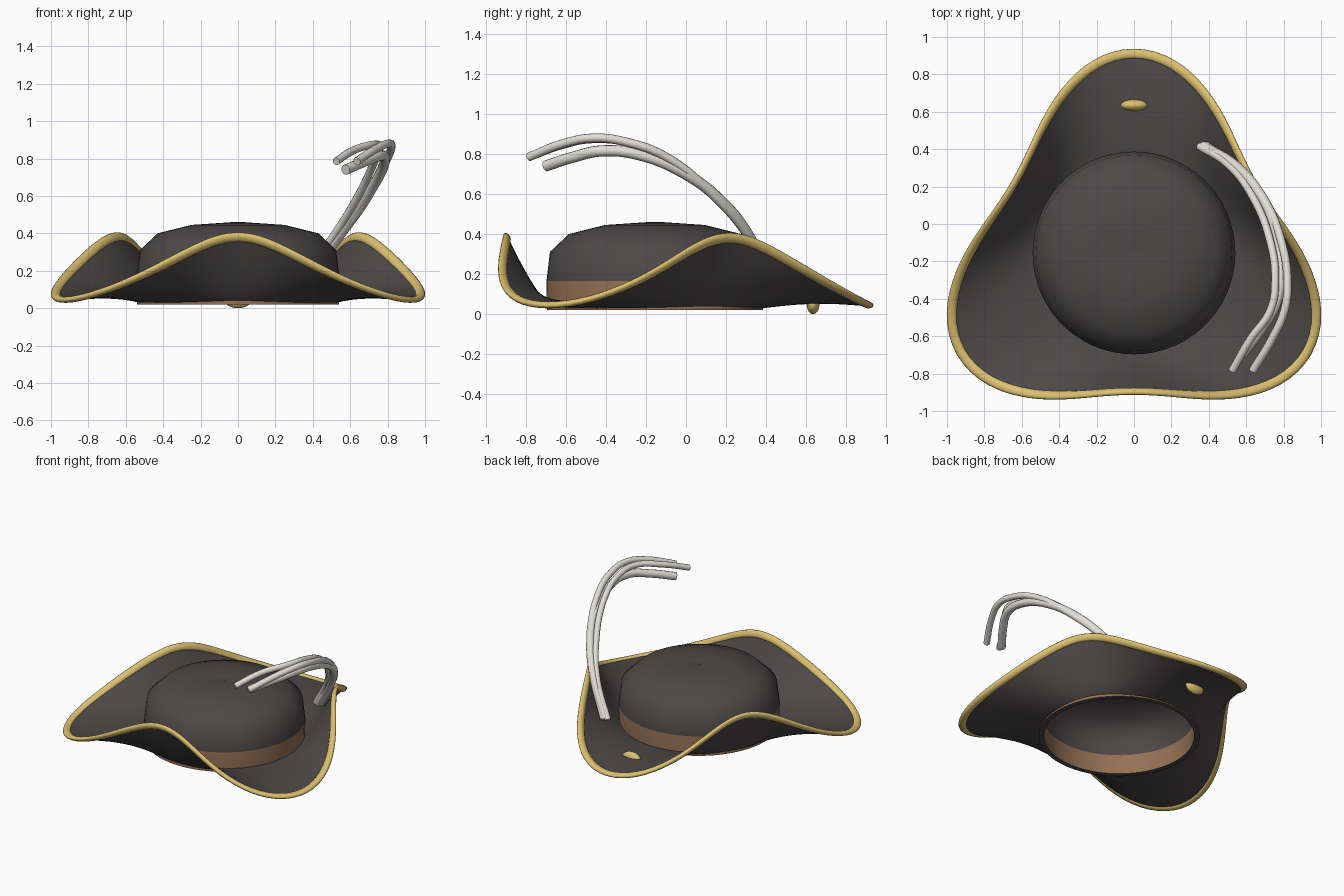
import bpy, bmesh, math
from mathutils import Vector

if "Cube" in bpy.data.objects:
    bpy.data.objects.remove(bpy.data.objects["Cube"])

CY = -0.155          # centre of crown and brim
R_IN = 0.515         # inner edge of brim
N = 120


def material(name, rgb):
    m = bpy.data.materials.new(name)
    m.diffuse_color = (*rgb, 1)
    m.use_nodes = True
    m.node_tree.nodes["Principled BSDF"].inputs["Base Color"].default_value = m.diffuse_color
    return m


FELT = material("charcoal_felt", (0.075, 0.067, 0.066))
GOLD = material("gold_trim", (0.72, 0.53, 0.16))
LEATHER = material("brown_band", (0.30, 0.165, 0.09))
PLUME = material("off_white_plume", (0.75, 0.73, 0.66))


def make(name, verts, faces, mats):
    me = bpy.data.meshes.new(name)
    me.from_pydata(verts, [], faces)
    bm = bmesh.new()
    bm.from_mesh(me)
    bmesh.ops.remove_doubles(bm, verts=bm.verts, dist=1e-5)
    bmesh.ops.recalc_face_normals(bm, faces=bm.faces)
    bm.to_mesh(me)
    bm.free()
    for m in mats:
        me.materials.append(m)
    ob = bpy.data.objects.new(name, me)
    bpy.context.collection.objects.link(ob)
    return ob


def smooth(ob, angle=50):
    bpy.ops.object.select_all(action='DESELECT')
    ob.select_set(True)
    bpy.context.view_layer.objects.active = ob
    bpy.ops.object.shade_smooth_by_angle(angle=math.radians(angle))


def loft(rings, closed=False):
    """Faces joining equal closed rings; closed also joins last to first."""
    n = len(rings[0])
    pairs = len(rings) if closed else len(rings) - 1
    verts = [v for r in rings for v in r]
    faces = []
    for i in range(pairs):
        a, b = i * n, ((i + 1) % len(rings)) * n
        for j in range(n):
            k = (j + 1) % n
            faces.append((a + j, a + k, b + k, b + j))
    return verts, faces


def brim_point(a, t):
    """Point on the brim: three low points, three turned-up sides."""
    c = math.cos(3 * (a - math.pi / 2))
    rim = 0.91 + 0.17 * c + 0.01 * math.cos(6 * (a - math.pi / 2))
    r = R_IN + (rim - R_IN) * t
    lift = 0.18 * (1 - c)
    z = 0.033 + 0.01 * t + lift * t ** 1.4 + 0.02 * math.sin(math.pi * t) * (1 + c) / 2
    return Vector((r * math.cos(a), CY + r * math.sin(a), z))


angles = [2 * math.pi * i / N for i in range(N)]

# Brim
brim = make("brim", *loft([[brim_point(a, t / 14 * 0.97) for a in angles] for t in range(15)]), [FELT])
sol = brim.modifiers.new("thickness", 'SOLIDIFY')
sol.thickness, sol.offset = 0.014, 0
smooth(brim)

# Gold edging: flattened tube following the brim edge
rings = []
for a in angles:
    edge = brim_point(a, 1)
    u = (edge - brim_point(a, 0.93)).normalized()
    side = brim_point(a + 0.01, 1) - brim_point(a - 0.01, 1)
    w = u.cross(side).normalized()
    u = side.normalized().cross(w) * (1 if side.cross(w).dot(u) > 0 else -1)
    rings.append([edge + u * (0.027 * math.cos(b) - 0.025) + w * 0.017 * math.sin(b)
                  for b in [2 * math.pi * k / 12 for k in range(12)]])
smooth(make("brim_edging", *loft(rings, True), [GOLD]), 80)

# Crown: open shell, leather band on its lower part
outer = [(0.54, 0.02), (0.542, 0.165), (0.525, 0.31), (0.43, 0.40),
         (0.25, 0.445), (0.03, 0.46), (0.0, 0.45)]
inner = [(0.0, 0.425), (0.24, 0.415), (0.41, 0.375), (0.495, 0.295), (0.508, 0.165), (0.505, 0.02)]
profile = outer + inner
rings = [[Vector((r * math.cos(a), CY + r * math.sin(a), z)) for a in angles[::2]]
         for r, z in profile]
verts, faces = loft(rings, True)
# drop the collapsed strip joining the two poles
skip = len(outer) - 1
n = len(rings[0])
faces = [f for i, f in enumerate(faces) if i // n != skip]
crown = make("crown", verts, faces, [FELT, LEATHER])
for p in crown.data.polygons:
    heights = [crown.data.vertices[i].co.z for i in p.vertices]
    if max(heights) < 0.17 and min(heights) < max(heights) - 0.05:
        p.material_index = 1
smooth(crown, 60)

# Oval button on the back point
bpy.ops.mesh.primitive_uv_sphere_add(segments=24, ring_count=14, radius=1, location=(0, 0.635, 0.05))
button = bpy.context.object
button.name = "button"
button.scale = (0.075, 0.032, 0.05)
button.data.materials.append(GOLD)
smooth(button, 80)


# Plumes: smooth curved tubes rising from the right flap and arching forward
def plume(name, radius, pts):
    cu = bpy.data.curves.new(name, 'CURVE')
    cu.dimensions = '3D'
    cu.bevel_depth, cu.bevel_resolution = radius, 4
    cu.use_fill_caps = True
    cu.resolution_u = 10
    sp = cu.splines.new('BEZIER')
    sp.bezier_points.add(len(pts) - 1)
    for bp, p in zip(sp.bezier_points, pts):
        bp.co = p
        bp.handle_left_type = bp.handle_right_type = 'AUTO'
    cu.materials.append(PLUME)
    ob = bpy.data.objects.new(name, cu)
    bpy.context.collection.objects.link(ob)
    bpy.ops.object.select_all(action='DESELECT')
    ob.select_set(True)
    bpy.context.view_layer.objects.active = ob
    bpy.ops.object.convert(target='MESH')
    smooth(bpy.context.object, 50)


plume("plume_inner", 0.021, [
    (0.525, -0.785, 0.785), (0.62, -0.62, 0.845), (0.73, -0.46, 0.875), (0.755, -0.30, 0.86),
    (0.73, -0.10, 0.785), (0.62, 0.17, 0.56), (0.50, 0.32, 0.37), (0.35, 0.415, 0.16)])
plume("plume_outer", 0.022, [
    (0.635, -0.785, 0.785), (0.735, -0.62, 0.85), (0.805, -0.46, 0.88), (0.82, -0.30, 0.86),
    (0.79, -0.10, 0.785), (0.68, 0.16, 0.57), (0.55, 0.31, 0.39), (0.385, 0.42, 0.16)])
plume("plume_middle", 0.028, [
    (0.575, -0.70, 0.74), (0.68, -0.56, 0.785), (0.76, -0.42, 0.815), (0.785, -0.25, 0.80),
    (0.755, -0.02, 0.71), (0.66, 0.18, 0.56), (0.53, 0.32, 0.38), (0.37, 0.415, 0.16)])
